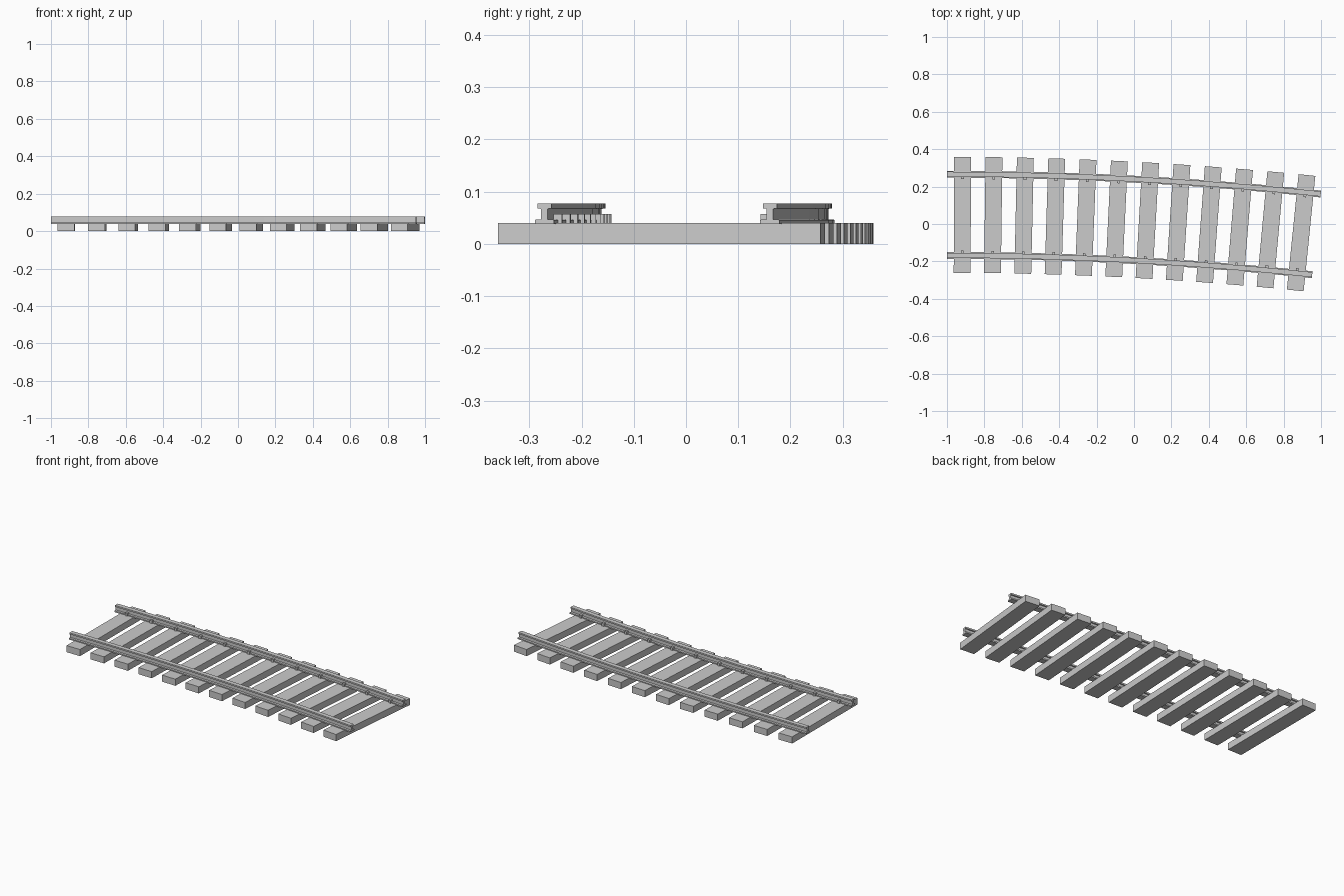
import bpy, bmesh, math

if "Cube" in bpy.data.objects:
    bpy.data.objects.remove(bpy.data.objects["Cube"])

R = 18.76            # centreline radius
SWEEP = 0.1055       # total turn in radians
X0, Y0 = -1.0, 0.049 # start of the centreline, heading +x
HALF_GAUGE = 0.217
COUNT = 12           # sleepers, one per track segment


def on_track(angle, offset, along=0.0):
    """Point beside the curve: offset is outward, along follows the heading."""
    r = R + offset
    x = X0 + r * math.sin(angle) + along * math.cos(angle)
    y = Y0 - R + r * math.cos(angle) - along * math.sin(angle)
    return x, y


def make_object(name, bm):
    bmesh.ops.recalc_face_normals(bm, faces=bm.faces)
    mesh = bpy.data.meshes.new(name)
    bm.to_mesh(mesh)
    bm.free()
    obj = bpy.data.objects.new(name, mesh)
    bpy.context.collection.objects.link(obj)
    return obj


def track_box(name, angle, off0, off1, width, z0, z1):
    """Box turned to the local heading of the curve."""
    bm = bmesh.new()
    rings = []
    for z in (z0, z1):
        corners = [(off0, -width / 2), (off0, width / 2),
                   (off1, width / 2), (off1, -width / 2)]
        rings.append([bm.verts.new((*on_track(angle, o, a), z)) for o, a in corners])
    low, high = rings
    bm.faces.new(low)
    bm.faces.new(high)
    for i in range(4):
        j = (i + 1) % 4
        bm.faces.new((low[i], low[j], high[j], high[i]))
    return make_object(name, bm)


# I-shaped rail section: wide foot, thin web, head
half = [(0.0185, 0.038), (0.0185, 0.046), (0.0065, 0.047),
        (0.0065, 0.067), (0.0135, 0.068), (0.0135, 0.077)]
profile = half + [(-o, z) for o, z in reversed(half)]


def rail(name, side):
    bm = bmesh.new()
    rings = []
    for k in range(COUNT + 1):
        a = SWEEP * k / COUNT
        rings.append([bm.verts.new((*on_track(a, side * HALF_GAUGE + o), z))
                      for o, z in profile])
    n = len(profile)
    for r0, r1 in zip(rings, rings[1:]):
        for i in range(n):
            j = (i + 1) % n
            bm.faces.new((r0[i], r0[j], r1[j], r1[i]))
    bm.faces.new(rings[0])
    bm.faces.new(rings[-1])
    return make_object(name, bm)


rail("outer_rail", 1)
rail("inner_rail", -1)

# Sleepers, each with a spike on the inside of both rails
for i in range(COUNT):
    a = SWEEP * (i + 0.5) / COUNT
    track_box(f"sleeper_{i + 1}", a, -0.31, 0.31, 0.09, 0.0, 0.04)
    for side, label in ((1, "outer"), (-1, "inner")):
        track_box(f"{label}_spike_{i + 1}", a,
                  side * (HALF_GAUGE - 0.026), side * (HALF_GAUGE - 0.010),
                  0.015, 0.035, 0.057)
